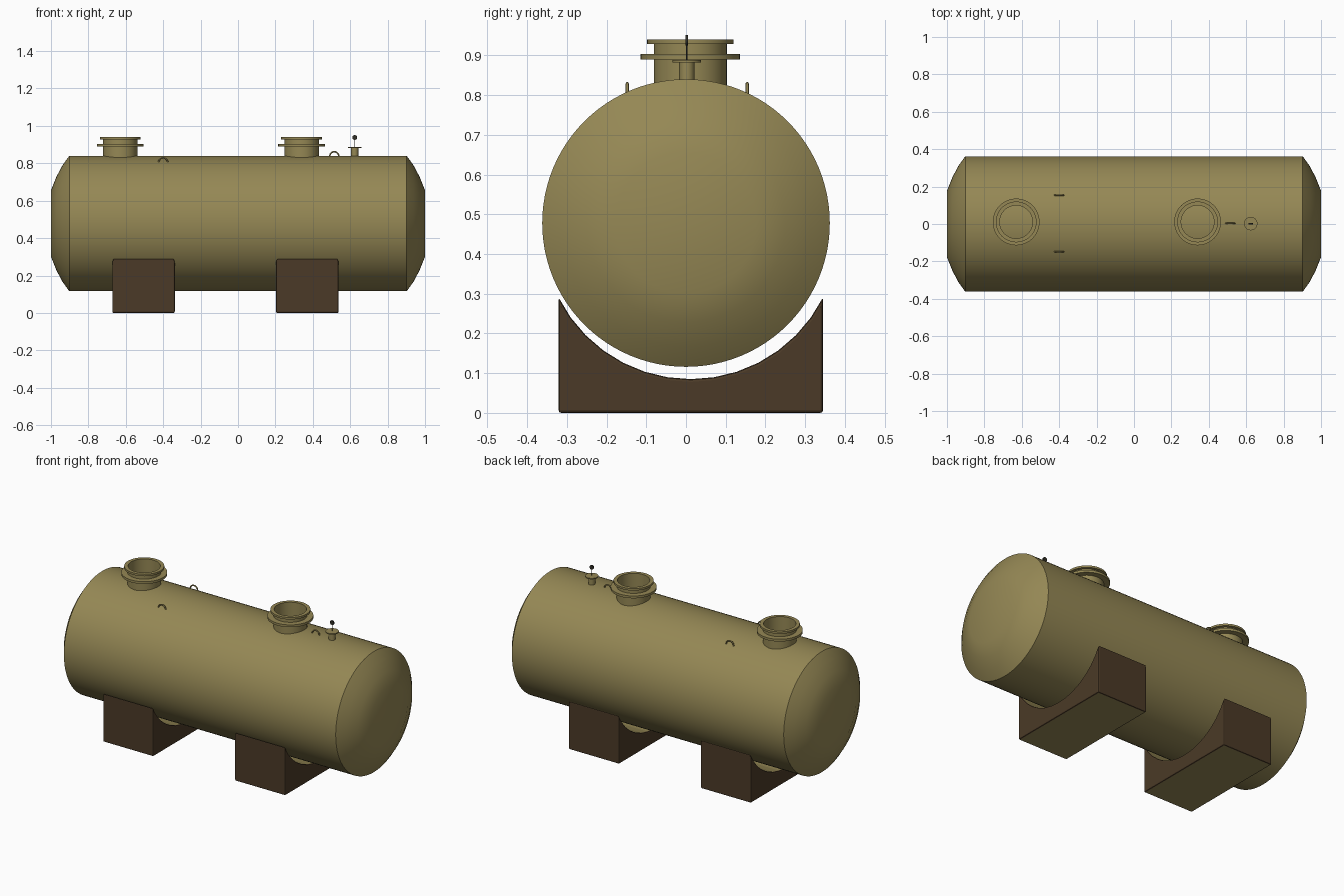
import bpy, bmesh, math
from mathutils import Matrix, Vector

if "Cube" in bpy.data.objects:
    bpy.data.objects.remove(bpy.data.objects["Cube"])


def material(name, rgb):
    m = bpy.data.materials.new(name)
    m.diffuse_color = (*rgb, 1)
    m.use_nodes = True
    m.node_tree.nodes["Principled BSDF"].inputs["Base Color"].default_value = m.diffuse_color
    return m


OLIVE = material("olive paint", (0.300, 0.245, 0.090))
BROWN = material("dark brown", (0.070, 0.042, 0.020))
DARK = material("dark grey", (0.030, 0.028, 0.020))


def finish(name, bm, mats, smooth=True):
    bmesh.ops.recalc_face_normals(bm, faces=bm.faces[:])
    mesh = bpy.data.meshes.new(name)
    bm.to_mesh(mesh)
    bm.free()
    ob = bpy.data.objects.new(name, mesh)
    bpy.context.collection.objects.link(ob)
    for m in mats:
        mesh.materials.append(m)
    if smooth:
        bpy.ops.object.select_all(action='DESELECT')
        ob.select_set(True)
        bpy.context.view_layer.objects.active = ob
        bpy.ops.object.shade_smooth_by_angle(angle=math.radians(30))
    return ob


def lathe(name, profile, origin, mat, steps=48, axis='Z', closed=False):
    """Spin (radius, height) points around an axis through origin."""
    bm = bmesh.new()
    vs = [bm.verts.new((r, 0, h)) for r, h in profile]
    pairs = list(zip(vs, vs[1:])) + ([(vs[-1], vs[0])] if closed else [])
    es = [bm.edges.new(p) for p in pairs]
    bmesh.ops.spin(bm, geom=vs + es, cent=(0, 0, 0), axis=(0, 0, 1),
                   angle=2 * math.pi, steps=steps, use_duplicate=False)
    bmesh.ops.remove_doubles(bm, verts=bm.verts[:], dist=1e-5)
    rot = {'Z': Matrix(), 'X': Matrix.Rotation(math.pi / 2, 4, 'Y'),
           'Y': Matrix.Rotation(math.pi / 2, 4, 'X')}[axis]
    bmesh.ops.transform(bm, matrix=Matrix.Translation(origin) @ rot, verts=bm.verts[:])
    return finish(name, bm, [mat])


# Tank shell with shallow dished ends
half = [(0.362, 0.902), (0.312, 0.938), (0.25, 0.971), (0.177, 1.0), (0, 1.0)]
shell = [(r, -h) for r, h in reversed(half)] + half
lathe("tank_shell", shell, (0, 0, 0.478), OLIVE, steps=96, axis='X')

# Manholes: open neck with two flanges
neck = [(0.092, 0.80), (0.092, 0.889), (0.125, 0.889), (0.125, 0.903), (0.092, 0.903),
        (0.092, 0.928), (0.109, 0.928), (0.109, 0.940), (0.088, 0.940), (0.088, 0.80)]
for side, x in (("left", -0.63), ("right", 0.34)):
    lathe("manhole_" + side, neck, (x, 0.011, 0), OLIVE, steps=48, closed=True)

# Small valve: stub, flange, stem and round handle
VX, VY = 0.624, 0.002
lathe("valve_stub", [(0.019, 0.80), (0.019, 0.882), (0.036, 0.882), (0.036, 0.888), (0, 0.888)],
      (VX, VY, 0), OLIVE, steps=24)
lathe("valve_stem", [(0.002, 0.885), (0.002, 0.932), (0, 0.932)], (VX, VY, 0), DARK, steps=8)
lathe("valve_handle", [(0, -0.0035), (0.013, -0.0035), (0.013, 0.0035), (0, 0.0035)],
      (VX, VY, 0.938), DARK, steps=20, axis='Y')


# Lifting eyes: half rings standing on the shell
def lifting_eye(name, x, y, z, radius=0.024, tube=0.004):
    cu = bpy.data.curves.new(name, 'CURVE')
    cu.dimensions = '3D'
    cu.bevel_depth = tube
    cu.bevel_resolution = 2
    sp = cu.splines.new('POLY')
    pts = [(-radius, -0.02)] + [(-radius * math.cos(math.pi * i / 12),
                                radius * math.sin(math.pi * i / 12)) for i in range(13)]
    pts.append((radius, -0.02))
    sp.points.add(len(pts) - 1)
    for p, (px, pz) in zip(sp.points, pts):
        p.co = (x + px, y, z + pz, 1)
    cu.materials.append(OLIVE)
    ob = bpy.data.objects.new(name, cu)
    bpy.context.collection.objects.link(ob)


lifting_eye("lifting_eye_front", -0.40, -0.148, 0.805)
lifting_eye("lifting_eye_back", -0.40, 0.154, 0.805)
lifting_eye("lifting_eye_top", 0.515, 0.003, 0.838)


# Saddles: block with a curved cradle, extruded along x
def saddle(name, x0, x1):
    y0, y1, top, low = -0.321, 0.345, 0.291, 0.085
    mid, w = (y0 + y1) / 2, (y1 - y0) / 2
    sag = top - low
    rad = (w * w + sag * sag) / (2 * sag)
    a = math.asin(w / rad)
    n = 14
    prof = [(y0, 0), (y1, 0)]
    for i in range(n + 1):
        t = a - 2 * a * i / n
        prof.append((mid + rad * math.sin(t), low + rad - rad * math.cos(t)))
    bm = bmesh.new()
    face = bm.faces.new([bm.verts.new((x0, y, z)) for y, z in prof])
    ext = bmesh.ops.extrude_face_region(bm, geom=[face])
    bmesh.ops.translate(bm, vec=(x1 - x0, 0, 0),
                        verts=[g for g in ext["geom"] if isinstance(g, bmesh.types.BMVert)])
    bmesh.ops.recalc_face_normals(bm, faces=bm.faces[:])
    # cradle surface and underside are olive, the walls brown
    for f in bm.faces:
        f.material_index = 1 if abs(f.normal.z) > 0.2 else 0
    ob = finish(name, bm, [BROWN, OLIVE], smooth=False)
    bev = ob.modifiers.new("soft_edges", 'BEVEL')
    bev.width = 0.007
    bev.segments = 2
    bev.limit_method = 'ANGLE'
    bev.angle_limit = math.radians(50)
    bev.material = 0


saddle("saddle_left", -0.672, -0.338)
saddle("saddle_right", 0.203, 0.538)
